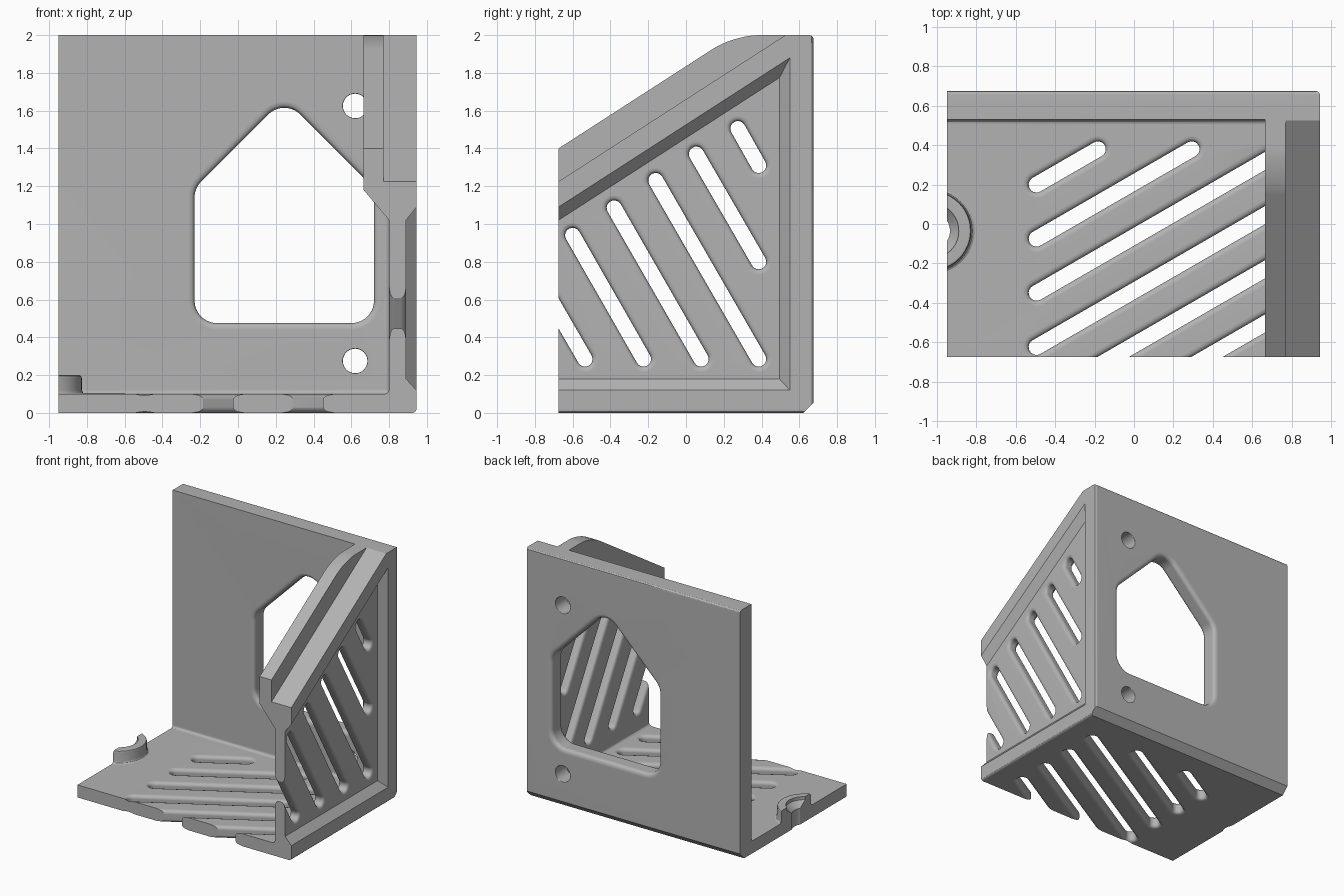
import bpy, bmesh
from math import atan2, cos, sin, pi, sqrt, tau, radians
from mathutils import Vector

if "Cube" in bpy.data.objects:
    bpy.data.objects.remove(bpy.data.objects["Cube"])

LEFT, RIGHT, FRONT, BACK, TOP = -0.95, 0.945, -0.675, 0.675, 2.0
FLOOR_TOP, WALL_FRONT, SIDE_IN, SIDE_OUT = 0.10, 0.53, 0.80, 0.89
SLOPE = 0.645                       # rise of the side rail per unit of y

grey = bpy.data.materials.new("plain grey")
grey.use_nodes = True
COLOUR = (0.45, 0.45, 0.45, 1)
grey.diffuse_color = COLOUR
grey.node_tree.nodes["Principled BSDF"].inputs["Base Color"].default_value = COLOUR


def finish(bm, name):
    bmesh.ops.recalc_face_normals(bm, faces=bm.faces)
    mesh = bpy.data.meshes.new(name)
    bm.to_mesh(mesh)
    bm.free()
    obj = bpy.data.objects.new(name, mesh)
    bpy.context.collection.objects.link(obj)
    mesh.materials.append(grey)
    return obj


def loft_bm(rings):
    bm = bmesh.new()
    loops = [[bm.verts.new(p) for p in ring] for ring in rings]
    n = len(loops[0])
    for a, b in zip(loops, loops[1:]):
        for i in range(n):
            j = (i + 1) % n
            bm.faces.new((a[i], a[j], b[j], b[i]))
    bm.faces.new(loops[0])
    bm.faces.new(loops[-1][::-1])
    bmesh.ops.recalc_face_normals(bm, faces=bm.faces)
    return bm


def box_bm(lo, hi):
    x0, y0, z0 = lo
    x1, y1, z1 = hi
    return loft_bm([[(x0, y0, z), (x1, y0, z), (x1, y1, z), (x0, y1, z)] for z in (z0, z1)])


def combine(target, tool, operation="DIFFERENCE"):
    mod = target.modifiers.new("combine", "BOOLEAN")
    mod.operation, mod.solver, mod.object = operation, "EXACT", tool
    bpy.context.view_layer.objects.active = target
    bpy.ops.object.modifier_apply(modifier=mod.name)
    bpy.data.objects.remove(tool)


def rounded_outline(centres, r):
    """Outline around discs of radius r, centres counter-clockwise."""
    if len(centres) == 1:
        cx, cy = centres[0]
        return [(cx + r * cos(tau * k / 32), cy + r * sin(tau * k / 32)) for k in range(32)]
    points, n = [], len(centres)
    for i, (cx, cy) in enumerate(centres):
        px, py = centres[i - 1]
        qx, qy = centres[(i + 1) % n]
        a = atan2(cy - py, cx - px) - pi / 2
        turn = (atan2(qy - cy, qx - cx) - pi / 2 - a) % tau
        points += [(cx + r * cos(a + turn * k / 10), cy + r * sin(a + turn * k / 10))
                   for k in range(11)]
    return points


def opening(target, centres, r, w0, w1, place, flare):
    """Cut an opening through a plate, with rounded rims on both faces."""
    steps = [k / 5 for k in range(6)]
    rim = [(flare * t, flare - flare * sqrt(1 - (1 - t) ** 2)) for t in steps]
    levels = [(w0 - 0.01, flare)] + [(w0 + d, o) for d, o in rim]
    levels += [(w1 - d, o) for d, o in rim[::-1]] + [(w1 + 0.01, flare)]
    rings = [[place(u, v, w) for u, v in rounded_outline(centres, r + o)] for w, o in levels]
    combine(target, finish(loft_bm(rings), "opening_cutter"))


# Outer block with softened back and right edges
bm = box_bm((LEFT, FRONT, 0), (RIGHT, BACK, TOP))


def on(edge, axis, value):
    return all(abs(v.co[axis] - value) < 1e-4 for v in edge.verts)


bottom_back = [e for e in bm.edges if on(e, 1, BACK) and on(e, 2, 0)]
bmesh.ops.bevel(bm, geom=bottom_back, offset=0.055, segments=1, affect="EDGES")
soft = [e for e in bm.edges if (on(e, 0, RIGHT) and (on(e, 1, BACK) or on(e, 2, 0)))
        or (on(e, 1, BACK) and on(e, 2, TOP))]
bmesh.ops.bevel(bm, geom=soft, offset=0.02, segments=3, profile=0.5, affect="EDGES")
bracket = finish(bm, "corner_bracket")

# Hollow inside, leaving floor, back wall and side wall with filleted corners
bm = box_bm((-1.3, -1.0, FLOOR_TOP), (SIDE_IN, WALL_FRONT, 2.3))
bmesh.ops.bevel(bm, geom=bm.edges[:], offset=0.025, segments=3, profile=0.5, affect="EDGES")
combine(bracket, finish(bm, "hollow_cutter"))


def slanted(z, y):
    return z + SLOPE * (y - FRONT)


# Slanted top of the side wall
wedge = [(-0.8, slanted(1.1, -0.8)), (WALL_FRONT, slanted(1.1, WALL_FRONT)),
         (WALL_FRONT, 2.3), (-0.8, 2.3)]
combine(bracket, finish(loft_bm([[(x, y, z) for y, z in wedge] for x in (0.7, 1.1)]),
                        "slant_cutter"))

# Slanted rail with upright lip
section = [(0.665, 1.18), (SIDE_IN, 1.02), (RIGHT, 1.02), (RIGHT, 1.225),
           (0.77, 1.225), (0.77, 1.40), (0.665, 1.40)]
bm = loft_bm([[(x, y, slanted(z, y)) for x, z in section] for y in (FRONT, 0.6)])
cut = bmesh.ops.bisect_plane(bm, geom=bm.verts[:] + bm.edges[:] + bm.faces[:],
                             plane_co=(0, 0, TOP), plane_no=(0, 0, 1), clear_outer=True)
bmesh.ops.holes_fill(bm, edges=[e for e in bm.edges if e.is_boundary], sides=0)
lip_y = FRONT + (TOP - 1.40) / SLOPE
lip_corner = [e for e in bm.edges if on(e, 1, lip_y) and on(e, 2, TOP)]
bmesh.ops.bevel(bm, geom=lip_corner, offset=0.13, segments=6, profile=0.5, affect="EDGES")
combine(bracket, finish(bm, "slanted_rail"), "UNION")

# Recessed panel on the outside of the side wall
inner = [(-0.9, 0.18), (0.495, 0.18), (0.495, slanted(1.02, 0.495)), (-0.9, slanted(1.02, -0.9))]
outer = [(-0.9, 0.06), (0.605, 0.06), (0.605, slanted(1.16, 0.605)), (-0.9, slanted(1.16, -0.9))]
combine(bracket, finish(loft_bm([[(SIDE_OUT, y, z) for y, z in inner],
                                 [(1.0, y, z) for y, z in outer]]), "panel_cutter"))

# Side wall slots
for top, low in (((-0.905, 0.925), (-0.535, 0.285)), ((-0.60, 0.94), (-0.225, 0.285)),
                 ((-0.38, 1.085), (0.08, 0.285)), ((-0.16, 1.23), (0.385, 0.285)),
                 ((0.055, 1.37), (0.385, 0.80)), ((0.275, 1.505), (0.385, 1.31))):
    opening(bracket, [top, low], 0.04, SIDE_IN, SIDE_OUT, lambda u, v, w: (w, u, v), 0.03)

# Floor slots
for i in range(6):
    y0 = 0.20 - 0.275 * i
    x1 = min(0.70, -0.495 + (0.38 - y0) * sqrt(3))
    y1 = y0 + (x1 + 0.495) / sqrt(3)
    opening(bracket, [(-0.495, y0), (x1, y1)], 0.04, 0, FLOOR_TOP,
            lambda u, v, w: (u, v, w), 0.03)


def on_wall(u, v, w):
    return (u, w, v)


# Back wall window and screw holes
window = [(-0.11, 0.595), (0.60, 0.595), (0.60, 1.14), (0.245, 1.495), (-0.11, 1.14)]
opening(bracket, window, 0.12, WALL_FRONT, BACK, on_wall, 0.035)
for z in (0.275, 1.625):
    opening(bracket, [(0.62, z)], 0.065, WALL_FRONT, BACK, on_wall, 0.006)


def disc(profile, name):
    """Round body on the left edge of the floor, from (radius, height) pairs."""
    return loft_bm([[(-1.03 + r * cos(tau * k / 48), -0.035 + r * sin(tau * k / 48), z)
                     for k in range(48)] for r, z in profile])


# Countersunk boss at the left edge of the floor
bm = disc([(0.22, 0.05), (0.22, 0.10), (0.21, 0.106), (0.203, 0.12), (0.203, 0.185),
           (0.199, 0.196), (0.188, 0.20)], "boss")
bmesh.ops.bisect_plane(bm, geom=bm.verts[:] + bm.edges[:] + bm.faces[:],
                       plane_co=(LEFT, 0, 0), plane_no=(-1, 0, 0), clear_outer=True)
bmesh.ops.holes_fill(bm, edges=[e for e in bm.edges if e.is_boundary], sides=0)
combine(bracket, finish(bm, "screw_boss"), "UNION")
combine(bracket, finish(disc([(0.095, -0.1), (0.095, 0.13), (0.14, 0.175), (0.14, 0.3)], "hole"),
                        "boss_cutter"))

# Smooth the rounded rims, keep flat faces flat
bpy.ops.object.select_all(action="DESELECT")
bracket.select_set(True)
bpy.context.view_layer.objects.active = bracket
bpy.ops.object.shade_smooth_by_angle(angle=radians(30))
normals = bracket.modifiers.new("even_normals", "WEIGHTED_NORMAL")
normals.keep_sharp = True
